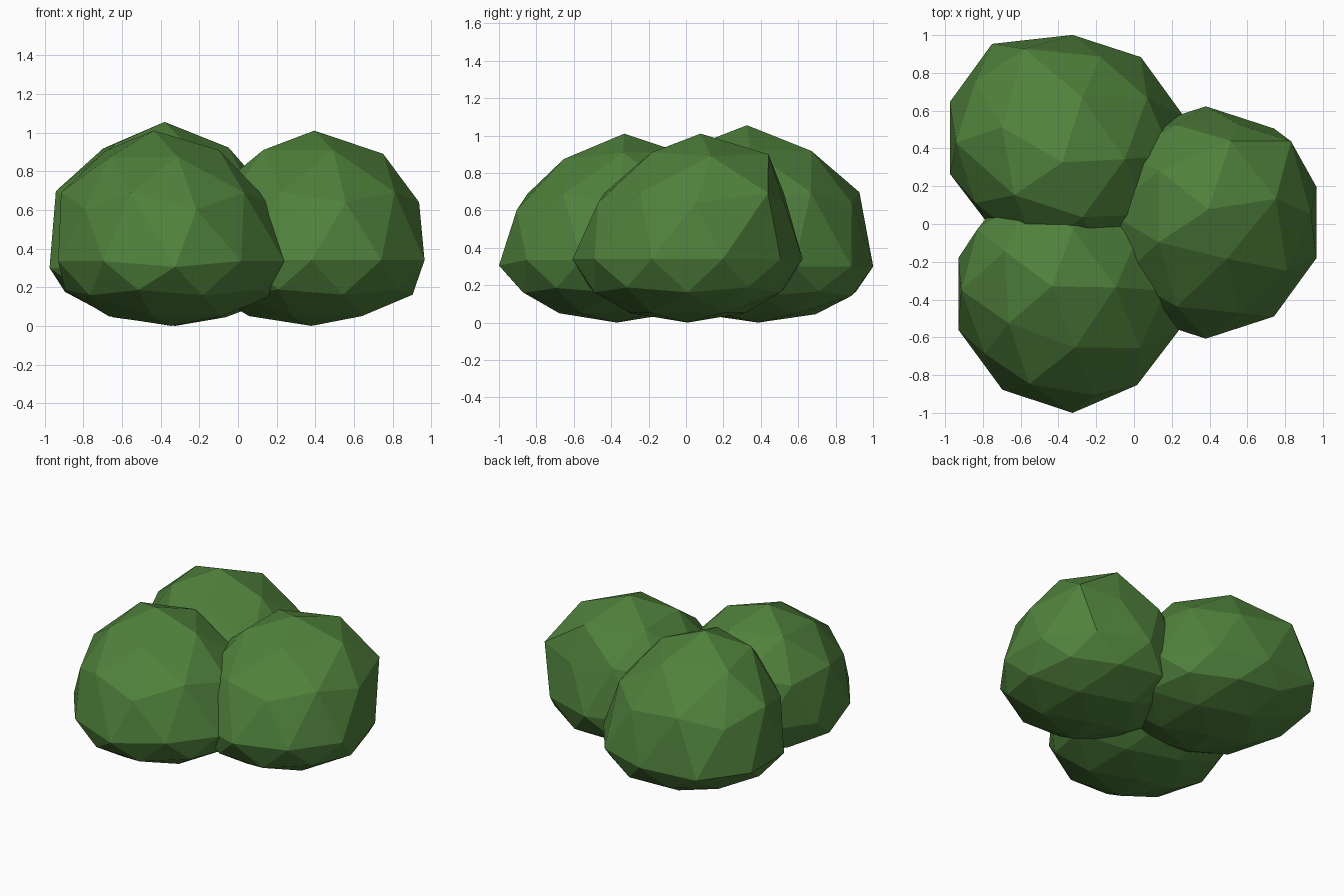
import bpy
from mathutils import Vector

leaf = bpy.data.materials.new("leaf_green")
leaf.diffuse_color = (0.08, 0.22, 0.045, 1)


def clump(name, center, below, above, lean, bulge=(0, 0), nudges=()):
    """Faceted ball with a flattened underside, a leaning top and irregular corners."""
    bpy.ops.mesh.primitive_ico_sphere_add(subdivisions=2, radius=1, location=(0, 0, 0))
    ob = bpy.context.object
    ob.name = name
    verts = ob.data.vertices
    unit = [v.co.copy() for v in verts]
    r = 0.615
    for v in verts:
        x, y, z = v.co
        up = max(z, 0)
        px = center[0] + r * x + lean[0] * up
        py = center[1] + r * y + lean[1] * up
        # Push the outer left side outwards
        if x - 0.3 * y < -0.5 and z > -0.1:
            px += bulge[0]
            py += bulge[1]
        pz = below + z * (above if z > 0 else below)
        v.co = (px, py, pz)
    # Nudge the corner nearest to each direction
    for direction, shift in nudges:
        i = min(range(len(unit)), key=lambda k: (unit[k] - Vector(direction)).length)
        verts[i].co += Vector(shift)
    ob.data.materials.append(leaf)
    return ob


# Right, back left and front left foliage clumps
clump("foliage_right", (0.38, 0.008), 0.34, 0.67, (0.015, 0.10), nudges=[
    ((0.69, 0.5, 0.53), (0.02, 0.07, 0)),
    ((0.28, 0.85, 0.45), (0, -0.05, 0)),
    ((-0.26, 0.81, 0.53), (0, -0.035, 0)),
    ((0.16, 0.5, 0.85), (0.02, 0.04, -0.01)),
    ((0.53, 0, 0.85), (0.035, 0.04, -0.02)),
    ((0, 0, 1), (0, -0.03, 0)),
    ((0.16, -0.5, 0.85), (0, 0.03, 0)),
])
clump("foliage_back", (-0.325, 0.386), 0.30, 0.755, (-0.055, -0.05), (-0.065, 0.07), nudges=[
    ((-0.43, 0.31, 0.85), (0, -0.09, -0.025)),
    ((0.16, 0.5, 0.85), (0, 0.02, -0.025)),
    ((0.53, 0, 0.85), (0, 0, -0.02)),
    ((-0.72, 0.53, 0.45), (0.02, 0, -0.02)),
    ((-0.72, -0.53, 0.45), (0.02, 0, -0.02)),
    ((-0.89, 0, -0.45), (-0.02, 0.05, 0.01)),
    ((0, 0, 1), (0, -0.01, 0)),
])
clump("foliage_front", (-0.345, -0.37), 0.335, 0.675, (-0.09, 0.04), nudges=[
    ((0, -1, 0), (0.02, -0.015, -0.03)),
    ((0.28, -0.85, 0.45), (0, -0.03, -0.035)),
    ((-0.72, -0.53, 0.45), (0.04, -0.01, -0.03)),
    ((-0.43, -0.31, 0.85), (0.02, 0, -0.035)),
    ((0.16, -0.5, 0.85), (0.01, -0.01, -0.035)),
    ((-0.59, -0.81, 0), (0.01, -0.01, 0)),
    ((0.59, -0.81, 0), (0, 0.015, 0)),
])
